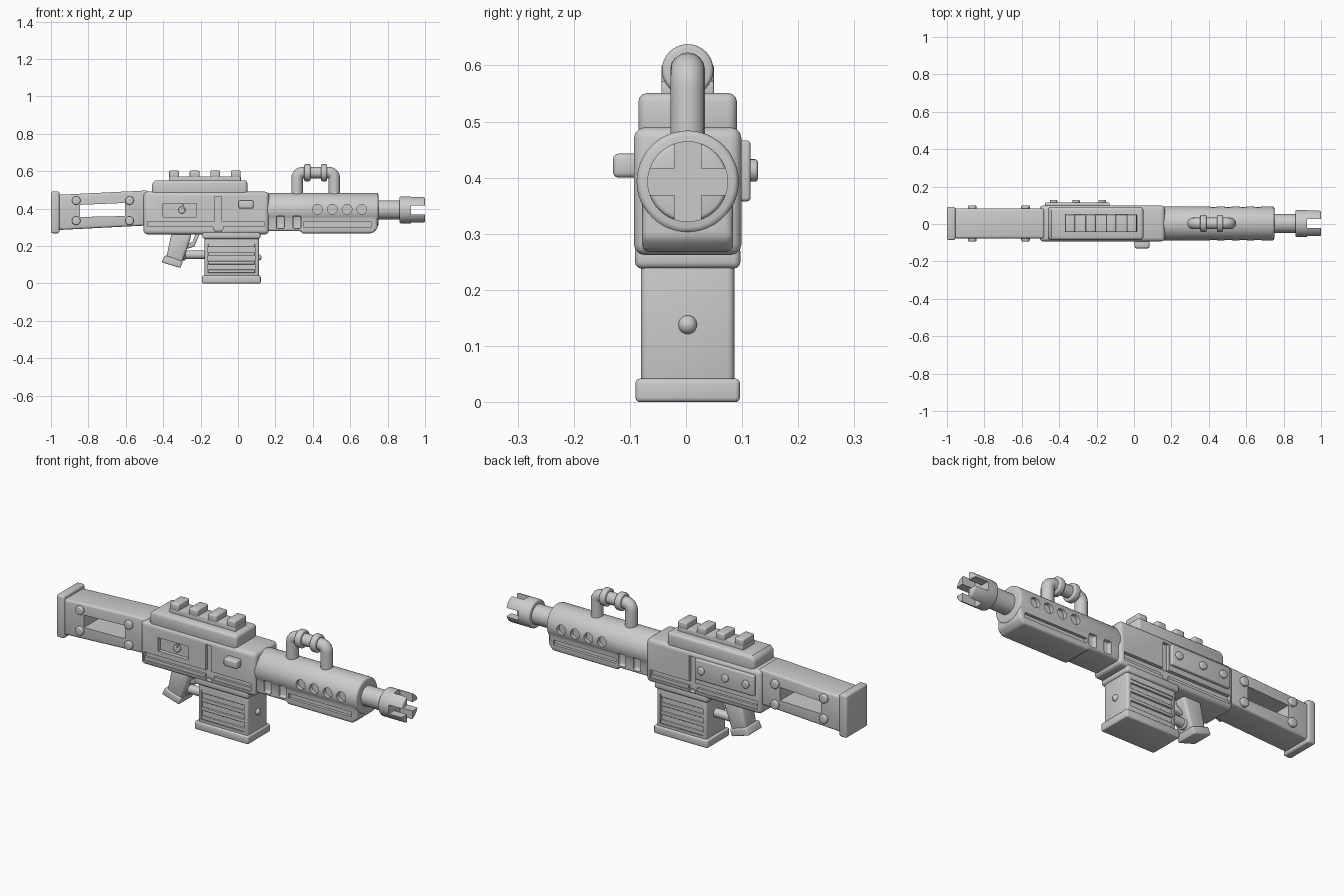
import bpy, bmesh, math
from mathutils import Matrix, Vector

if "Cube" in bpy.data.objects:
    bpy.data.objects.remove(bpy.data.objects["Cube"], do_unlink=True)

grey = bpy.data.materials.new("gunmetal grey")
grey.use_nodes = True
GREY = (0.6, 0.6, 0.6, 1)
grey.diffuse_color = GREY
grey.node_tree.nodes["Principled BSDF"].inputs["Base Color"].default_value = GREY

CY = 0.003      # centre line of the body
BORE = 0.393    # height of the barrel axis


def finish(name, bm, bevel=0.0):
    bmesh.ops.recalc_face_normals(bm, faces=bm.faces)
    me = bpy.data.meshes.new(name)
    bm.to_mesh(me)
    bm.free()
    me.materials.append(grey)
    ob = bpy.data.objects.new(name, me)
    ob.location.y = CY
    bpy.context.collection.objects.link(ob)
    if bevel:
        m = ob.modifiers.new("bevel", 'BEVEL')
        m.width, m.segments = bevel, 3
        m.limit_method, m.angle_limit = 'ANGLE', math.radians(40)
    return ob


def prism(name, pts, y0, y1, bevel=0.0):
    """Side profile in x,z pulled from y0 to y1."""
    bm = bmesh.new()
    f = bm.faces.new([bm.verts.new((x, y0, z)) for x, z in pts])
    r = bmesh.ops.extrude_face_region(bm, geom=[f])
    vs = [v for v in r["geom"] if isinstance(v, bmesh.types.BMVert)]
    bmesh.ops.translate(bm, verts=vs, vec=(0, y1 - y0, 0))
    return finish(name, bm, bevel)


def box(name, x0, x1, y0, y1, z0, z1, bevel=0.0):
    return prism(name, [(x0, z0), (x1, z0), (x1, z1), (x0, z1)], y0, y1, bevel)


def rod(name, a, b, r, bevel=0.0, sides=32, r2=None):
    a, b = Vector(a), Vector(b)
    bm = bmesh.new()
    m = Matrix.Translation((a + b) / 2) @ (b - a).to_track_quat('Z', 'Y').to_matrix().to_4x4()
    bmesh.ops.create_cone(bm, cap_ends=True, segments=sides, radius1=r,
                          radius2=r if r2 is None else r2, depth=(b - a).length, matrix=m)
    return finish(name, bm, bevel)


def apply(ob):
    bpy.ops.object.select_all(action='DESELECT')
    ob.select_set(True)
    bpy.context.view_layer.objects.active = ob
    for m in list(ob.modifiers):
        bpy.ops.object.modifier_apply(modifier=m.name)


def combine(ob, others, op='DIFFERENCE'):
    for c in others:
        apply(c)
        m = ob.modifiers.new("bool", 'BOOLEAN')
        m.operation, m.object, m.solver = op, c, 'EXACT'
        apply(ob)
        bpy.data.objects.remove(c, do_unlink=True)


SIDES = (-1, 1)


def side_pockets(x0, x1, z0, z1, inner, bevel=0.0):
    """Cutters for a matching pocket on both flanks."""
    return [box("cutter", x0, x1, *sorted((s * inner, s * 0.2)), z0, z1, bevel) for s in SIDES]


# Stock with a window, butt plate and bolts
stock = prism("stock", [(-0.97, 0.285), (-0.48, 0.31), (-0.48, 0.497), (-0.97, 0.473)],
              -0.08, 0.08, 0.012)
combine(stock, [prism("cutter", [(-0.845, 0.355), (-0.605, 0.36), (-0.605, 0.43), (-0.845, 0.42)],
                      -0.2, 0.2)])
box("butt_plate", -1.0, -0.955, -0.089, 0.089, 0.268, 0.492, 0.01)
for x in (-0.865, -0.58):
    for z in (0.335, 0.443):
        for s in SIDES:
            rod("stock_bolt", (x, s * 0.07, z), (x, s * 0.096, z), 0.023, 0.006, 20)

# Receiver with flank grooves, vertical slots and front pocket
receiver = box("receiver", -0.505, 0.165, -0.096, 0.096, 0.262, 0.49, 0.02)
combine(receiver, side_pockets(-0.485, 0.14, 0.287, 0.33, 0.078))
combine(receiver, side_pockets(-0.123, -0.088, 0.275, 0.465, 0.08))
combine(receiver, [box("cutter", -0.4, -0.222, -0.2, -0.075, 0.356, 0.427)])
for s in SIDES:
    prism("flank_ledge", [(-0.485, 0.287), (-0.13, 0.287), (-0.13, 0.303), (-0.485, 0.303)],
          *sorted((s * 0.07, s * 0.09)))
    prism("flank_ledge", [(-0.08, 0.287), (0.14, 0.287), (0.14, 0.303), (-0.08, 0.303)],
          *sorted((s * 0.07, s * 0.09)))
rod("pocket_button", (-0.3, -0.07, 0.392), (-0.3, -0.092, 0.392), 0.019, 0.005, 20)
box("pocket_lever", -0.3, -0.288, -0.094, -0.07, 0.4, 0.422, 0.003)
box("charging_handle", 0.003, 0.083, -0.133, -0.08, 0.4, 0.443, 0.01)

# Bolted plate on the far flank
box("side_plate", -0.475, -0.13, 0.08, 0.112, 0.358, 0.466, 0.006)
for x in (-0.43, -0.31, -0.17):
    rod("plate_bolt", (x, 0.1, 0.413), (x, 0.125, 0.413), 0.02, 0.005, 20)

# Top cover and rail
prism("top_cover", [(-0.46, 0.47), (0.05, 0.47), (0.05, 0.551), (-0.44, 0.551), (-0.46, 0.535)],
      -0.088, 0.088, 0.016)
box("rail_base", -0.37, 0.015, -0.047, 0.047, 0.54, 0.572, 0.004)
for i in range(4):
    x = -0.342 + i * 0.11
    box("rail_tooth", x - 0.026, x + 0.026, -0.047, 0.047, 0.565, 0.603, 0.007)

# Handguard: round shroud over a squared lower pan
guard = rod("handguard", (0.15, 0, BORE), (0.75, 0, BORE), 0.091, 0.01, 48)
pan = prism("pan", [(0.15, 0.28), (0.33, 0.28), (0.345, 0.268), (0.72, 0.268), (0.745, 0.292),
                    (0.745, 0.38), (0.15, 0.38)], -0.081, 0.081, 0.012)
combine(guard, [pan], 'UNION')
combine(guard, side_pockets(0.35, 0.715, 0.302, 0.328, 0.066))
for x in (0.205, 0.293):
    combine(guard, side_pockets(x, x + 0.043, 0.294, 0.36, 0.062, 0.008))
for i in range(4):
    x = 0.425 + i * 0.079
    combine(guard, [rod("cutter", (x, s * 0.07, 0.396), (x, s * 0.2, 0.396), 0.026) for s in SIDES])

# Barrel and four-pronged muzzle
rod("barrel", (0.73, 0, BORE), (0.9, 0, BORE), 0.051)
muzzle = rod("muzzle", (0.863, 0, BORE), (1.0, 0, BORE), 0.072, 0.008, 40)
h = 0.0235
combine(muzzle, [box("cutter", 0.925, 1.1, -0.2, 0.2, BORE - h, BORE + h),
                 box("cutter", 0.925, 1.1, -h, h, 0.2, 0.6)])

# Carry handle: bent tube with two rings
xa, xb, top, bend = 0.316, 0.515, 0.592, 0.03
path = [(xa, 0.46)]
for k in range(7):
    a = math.pi / 2 * k / 6
    path.append((xa + bend * (1 - math.cos(a)), top - bend + bend * math.sin(a)))
path += [(xa + xb - x, z) for x, z in reversed(path)]
curve = bpy.data.curves.new("carry_handle", 'CURVE')
curve.dimensions = '3D'
curve.bevel_depth, curve.bevel_resolution = 0.031, 6
sp = curve.splines.new('POLY')
sp.points.add(len(path) - 1)
for p, (x, z) in zip(sp.points, path):
    p.co = (x, CY, z, 1)
curve.materials.append(grey)
tube = bpy.data.objects.new("carry_handle", curve)
bpy.context.collection.objects.link(tube)
bpy.ops.object.select_all(action='DESELECT')
tube.select_set(True)
bpy.context.view_layer.objects.active = tube
bpy.ops.object.convert(target='MESH')
for x in (0.371, 0.46):
    rod("handle_ring", (x - 0.017, 0, top), (x + 0.017, 0, top), 0.046, 0.008)

# Magazine with collar, base, ribbed flanks and stud
box("magazine_collar", -0.19, 0.12, -0.094, 0.094, 0.238, 0.28, 0.012)
mag = box("magazine", -0.178, 0.112, -0.083, 0.083, 0.02, 0.26, 0.012)
combine(mag, side_pockets(-0.16, 0.09, 0.055, 0.21, 0.07))
for i in range(4):
    z = 0.056 + i * 0.046
    box("magazine_rib", -0.16, 0.09, -0.08, 0.08, z, z + 0.017, 0.003)
box("magazine_base", -0.192, 0.122, -0.093, 0.093, 0, 0.042, 0.008)
bm = bmesh.new()
bmesh.ops.create_uvsphere(bm, u_segments=16, v_segments=10, radius=0.017,
                          matrix=Matrix.Translation((0.11, 0, 0.138)))
finish("magazine_stud", bm)

# Grip, trigger and guard bar
prism("grip", [(-0.355, 0.27), (-0.385, 0.13), (-0.3, 0.108), (-0.255, 0.235), (-0.25, 0.27)],
      -0.05, 0.05, 0.014)
prism("grip_base", [(-0.408, 0.113), (-0.308, 0.082), (-0.295, 0.118), (-0.39, 0.15)],
      -0.058, 0.058, 0.007)
prism("trigger", [(-0.225, 0.275), (-0.24, 0.225), (-0.285, 0.198), (-0.272, 0.185),
                  (-0.235, 0.197), (-0.222, 0.225), (-0.2, 0.275)], -0.018, 0.018, 0.004)
rod("guard_bar", (-0.33, 0, 0.153), (-0.16, 0, 0.153), 0.023)
rod("guard_bar_ring", (-0.305, 0, 0.153), (-0.28, 0, 0.153), 0.03, 0.005)

# Smooth shading with sharp edges kept
for ob in list(bpy.context.scene.objects):
    if ob.type == 'MESH' and ob.data.materials and ob.data.materials[0] == grey:
        apply(ob)
        bpy.ops.object.shade_smooth_by_angle(angle=math.radians(35))
